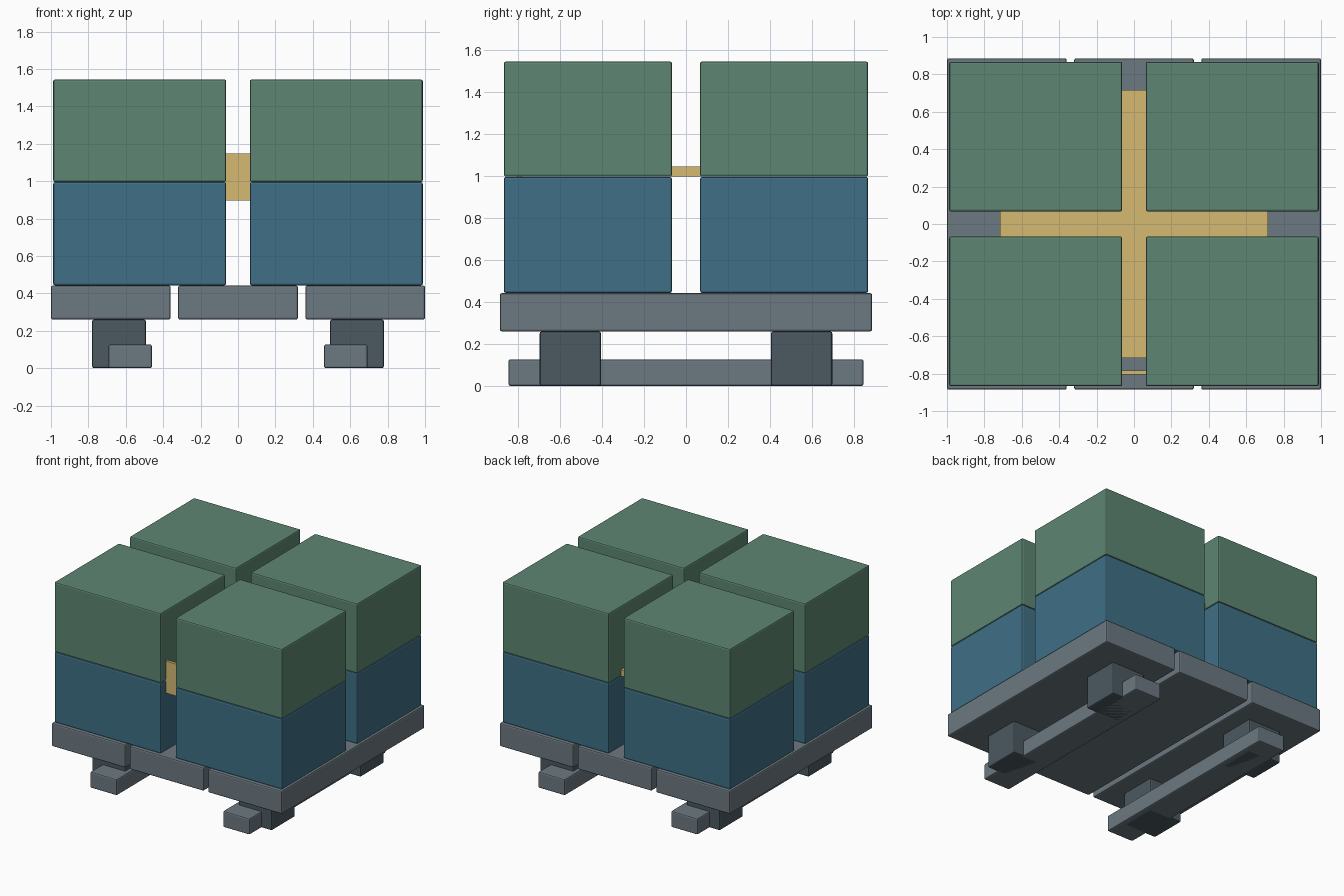
import bpy

if "Cube" in bpy.data.objects:
    bpy.data.objects.remove(bpy.data.objects["Cube"])

def material(name, color):
    m = bpy.data.materials.new(name)
    m.diffuse_color = (*color, 1)
    m.use_nodes = True
    m.node_tree.nodes["Principled BSDF"].inputs["Base Color"].default_value = m.diffuse_color
    return m

BLUE = material("blue", (0.05, 0.16, 0.24))
GREEN = material("green", (0.11, 0.24, 0.17))
YELLOW = material("yellow", (0.66, 0.49, 0.17))
GREY = material("grey", (0.15, 0.19, 0.22))
DARK = material("dark_grey", (0.07, 0.10, 0.12))

def box(name, x, y, z, mat, bevel=0.01):
    """Box from (min, max) ranges, with softly bevelled edges."""
    r = [sorted(v) for v in (x, y, z)]
    bpy.ops.mesh.primitive_cube_add(size=1, location=[(a + b) / 2 for a, b in r])
    o = bpy.context.object
    o.name = name
    o.scale = [b - a for a, b in r]
    bpy.ops.object.transform_apply(location=False, rotation=False, scale=True)
    o.data.materials.append(mat)
    if bevel:
        mod = o.modifiers.new("edge_bevel", 'BEVEL')
        mod.width = bevel
        mod.segments = 2
    return o

# Deck boards
for name, cx in (("left", -0.68), ("middle", 0), ("right", 0.68)):
    box(f"deck_board_{name}", (cx - 0.32, cx + 0.32), (-0.886, 0.886), (0.26, 0.442), GREY)

for sx, side in ((-1, "left"), (1, "right")):
    # Ground runners
    box(f"runner_{side}", (sx * 0.46, sx * 0.692), (-0.845, 0.845), (0, 0.127), GREY)
    for sy, end in ((-1, "front"), (1, "back")):
        # Support blocks
        box(f"support_block_{end}_{side}", (sx * 0.492, sx * 0.78),
            (sy * 0.405, sy * 0.696), (0, 0.26), DARK)
        # Two layers of cartons
        x, y = (sx * 0.063, sx * 0.988), (sy * 0.067, sy * 0.867)
        box(f"lower_carton_{end}_{side}", x, y, (0.443, 0.995), BLUE)
        box(f"upper_carton_{end}_{side}", x, y, (0.996, 1.544), GREEN)

# Separator sheet between the layers, and the front tag
box("separator_sheet", (-0.717, 0.717), (-0.717, 0.717), (0.997, 1.045), YELLOW, 0)
box("front_tag", (-0.18, 0.18), (-0.805, -0.783), (0.897, 1.148), YELLOW, 0)
